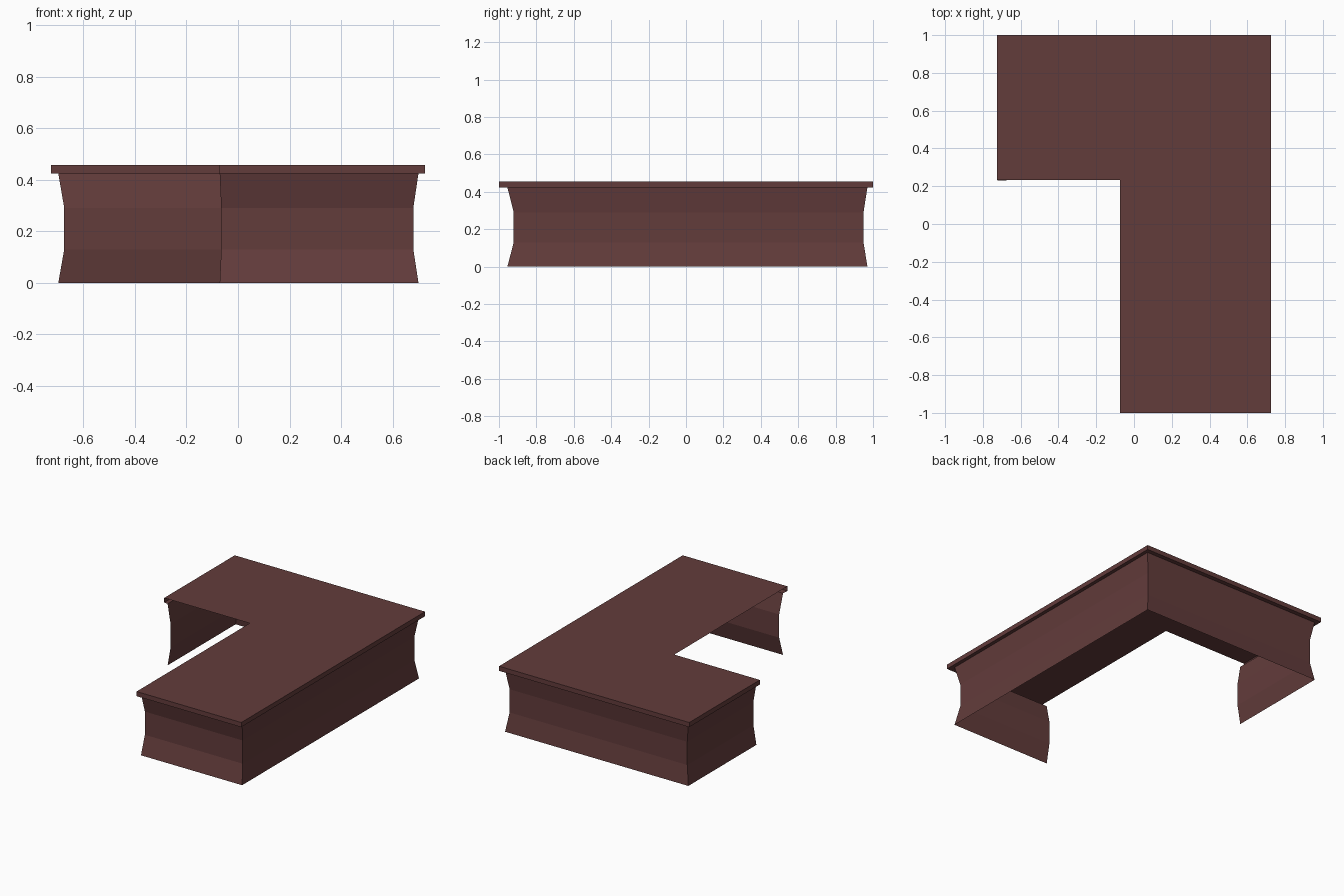
import bpy, bmesh

if "Cube" in bpy.data.objects:
    bpy.data.objects.remove(bpy.data.objects["Cube"])

wood = bpy.data.materials.new("dark reddish brown wood")
wood.diffuse_color = (0.124, 0.045, 0.044, 1)
wood.use_nodes = True
wood.node_tree.nodes["Principled BSDF"].inputs["Base Color"].default_value = wood.diffuse_color
Z0, Z1 = 0.424, 0.456  # underside of rim, top of desk


def make_object(name, bm):
    mesh = bpy.data.meshes.new(name)
    bm.to_mesh(mesh)
    bm.free()
    mesh.materials.append(wood)
    obj = bpy.data.objects.new(name, mesh)
    bpy.context.collection.objects.link(obj)


def ring(bm, left, back, right, front, end_y, end_x, z):
    """Open path round the left, back, right and front sides."""
    path = [(left, end_y), (left, back), (right, back), (right, front),
            (end_x, front)]
    return [bm.verts.new((x, y, z)) for x, y in path]


def bridge(bm, rows):
    """Join rings into outward-facing strips."""
    for low, high in zip(rows, rows[1:]):
        for i in range(len(low) - 1):
            bm.faces.new((low[i + 1], low[i], high[i], high[i + 1]))


def panel_ring(bm, z, t):
    """t = 0 is the flared edge of the panel, t = 1 its waist."""
    return ring(bm, -0.697 + 0.023 * t, 0.97 - 0.021 * t, 0.7 - 0.02 * t,
                -0.955 + 0.034 * t, 0.229, -0.071 + 0.006 * t, z)


# Waisted side panels: thin sheet round the outer sides, open inside the L
bm = bmesh.new()
bridge(bm, [panel_ring(bm, z, t)
            for z, t in [(0, 0), (0.13, 1), (0.29, 1), (Z0, 0)]])
make_object("side_panels", bm)

# Worktop: overhanging rim on the outer sides, capped by an L-shaped sheet
bm = bmesh.new()
rim = (-0.725, 1, 0.725, -1, 0.232, -0.073)
rows = [panel_ring(bm, Z0, 0), ring(bm, *rim, Z0), ring(bm, *rim, Z1)]
bridge(bm, rows)
inner_corner = bm.verts.new((-0.073, 0.232, Z1))
bm.faces.new(list(reversed(rows[-1])) + [inner_corner]).normal_update()
make_object("worktop", bm)
